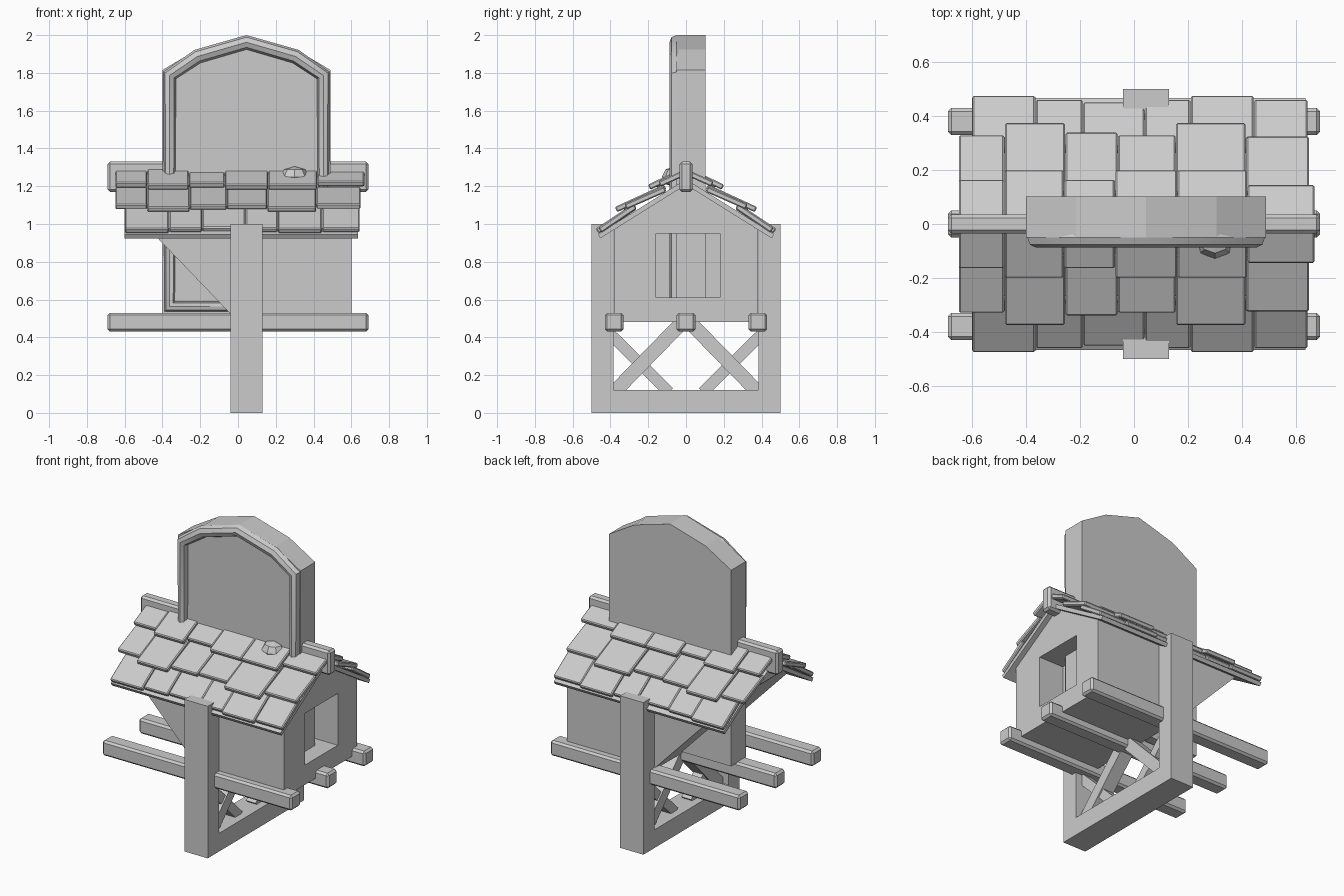
import bpy, bmesh
from math import atan2, hypot
from mathutils import Vector, Matrix

cube = bpy.data.objects.get("Cube")
if cube:
    bpy.data.objects.remove(cube, do_unlink=True)

grey = bpy.data.materials.new("plain_grey")
grey.use_nodes = True
GREY = (0.6, 0.6, 0.6, 1)
grey.diffuse_color = GREY
grey.node_tree.nodes["Principled BSDF"].inputs["Base Color"].default_value = GREY


def finish(name, bm, bevel=0):
    bmesh.ops.recalc_face_normals(bm, faces=bm.faces)
    mesh = bpy.data.meshes.new(name)
    bm.to_mesh(mesh)
    bm.free()
    mesh.materials.append(grey)
    ob = bpy.data.objects.new(name, mesh)
    bpy.context.scene.collection.objects.link(ob)
    if bevel:
        mod = ob.modifiers.new("soft_edges", 'BEVEL')
        mod.width = bevel
        mod.segments = 1
    return ob


def box(name, x, y, z, bevel=0, matrix=Matrix()):
    """Box from (min, max) pairs, optionally transformed."""
    bm = bmesh.new()
    size = Vector((x[1] - x[0], y[1] - y[0], z[1] - z[0]))
    mid = Vector((sum(x) / 2, sum(y) / 2, sum(z) / 2))
    bmesh.ops.create_cube(bm, size=1, matrix=matrix @ Matrix.Translation(mid) @ Matrix.Diagonal(size.to_4d()))
    return finish(name, bm, bevel)


def prism(points, offset):
    """Extrude a closed outline of 3D points."""
    bm = bmesh.new()
    face = bm.faces.new([bm.verts.new(p) for p in points])
    out = bmesh.ops.extrude_face_region(bm, geom=[face])
    bmesh.ops.translate(bm, vec=offset, verts=[v for v in out["geom"] if isinstance(v, bmesh.types.BMVert)])
    return bm


def strip(name, a, b, x, width, bevel=0):
    """Board across x whose centre line runs from a to b in the yz plane."""
    length = hypot(b[0] - a[0], b[1] - a[1])
    place = Matrix.Translation((0, a[0], a[1])) @ Matrix.Rotation(atan2(b[1] - a[1], b[0] - a[0]), 4, 'X')
    return box(name, x, (0, length), (-width / 2, width / 2), bevel, place)


# Standing frame with crossed braces
FX = (-0.04, 0.13)
for s, side in ((-1, "front"), (1, "back")):
    box(side + "_post", FX, sorted((s * 0.385, s * 0.5)), (0, 1))
    strip(side + "_brace_rising", (s * 0.39, 0.10), (s * 0.0, 0.50), (0.0, 0.09), 0.075)
    strip(side + "_brace_falling", (s * 0.40, 0.415), (s * 0.09, 0.11), (0.01, 0.08), 0.06)
box("frame_sill", FX, (-0.385, 0.385), (0, 0.12))

# Carrying beams and ridge beam
for y, name in ((-0.38, "front"), (0, "middle"), (0.38, "back")):
    box(name + "_beam", (-0.69, 0.69), (y - 0.05, y + 0.05), (0.43, 0.53), 0.013)
box("ridge_beam", (-0.69, 0.69), (-0.035, 0.035), (1.17, 1.33), 0.013)

# House body: gabled prism with a slanting underside at one end
gable = [(-0.62, -0.38, 0.48), (-0.62, 0.38, 0.48), (-0.62, 0.38, 0.97),
         (-0.62, 0, 1.21), (-0.62, -0.38, 0.97)]
bm = prism(gable, (1.22, 0, 0))
cut = bmesh.ops.bisect_plane(bm, geom=bm.verts[:] + bm.edges[:] + bm.faces[:], plane_co=(-0.05, 0, 0.535),
                             plane_no=(-1.04, 0, -1), clear_outer=True)
rim = [e for e in cut["geom_cut"] if isinstance(e, bmesh.types.BMEdge)]
bmesh.ops.edgeloop_fill(bm, edges=rim)
body = finish("house_body", bm)

# Window opening
cutter = box("window_cutter", (0.42, 0.8), (-0.16, 0.18), (0.61, 0.95))
cutter.hide_render = True
cutter.hide_viewport = True
mod = body.modifiers.new("window_opening", 'BOOLEAN')
mod.operation = 'DIFFERENCE'
mod.solver = 'EXACT'
mod.object = cutter

# Arched board running down through the house, with a rounded rim
CX = 0.045


def arch(inset):
    right = [(0.445 - inset, 0.525 + inset), (0.445 - inset, 1.815 - inset * 0.75), (0.26, 1.925 - inset)]
    return ([(CX + x, z) for x, z in right] + [(CX, 2.0 - inset)]
            + [(CX - x, z) for x, z in reversed(right)])


finish("arched_board", prism([(x, -0.05, z) for x, z in arch(0)], (0, 0.152, 0)))
curve = bpy.data.curves.new("board_rim", 'CURVE')
curve.dimensions = '3D'
curve.bevel_depth = 0.038
curve.bevel_resolution = 2
path = curve.splines.new('POLY')
outline = arch(0.038)
path.points.add(len(outline) - 1)
for p, (x, z) in zip(path.points, outline):
    p.co = (x, -0.05, z, 1)
path.use_cyclic_u = True
rim_curve = bpy.data.objects.new("board_rim_path", curve)
bpy.context.scene.collection.objects.link(rim_curve)
rim_mesh = bpy.data.meshes.new_from_object(rim_curve.evaluated_get(bpy.context.evaluated_depsgraph_get()))
bpy.data.objects.remove(rim_curve, do_unlink=True)
rim_mesh.materials.clear()
rim_mesh.materials.append(grey)
rim = bpy.data.objects.new("board_rim", rim_mesh)
bpy.context.scene.collection.objects.link(rim)
bpy.context.view_layer.objects.active = rim
rim.select_set(True)
bpy.ops.object.shade_smooth_by_angle(angle=0.7)
rim.select_set(False)

# Shingle rows: upper end, lower end, column edges, extra length of each shingle
ROWS = [
    ((0.01, 1.275), (0.16, 1.205), (-0.65, -0.48, -0.26, -0.07, 0.16, 0.42, 0.67), (0, 0.035, 0, 0.035, 0.035, -0.02)),
    ((0.11, 1.185), (0.325, 1.09), (-0.65, -0.48, -0.255, -0.06, 0.155, 0.415, 0.65), (0, 0.045, 0.01, 0, 0.045, -0.005)),
    ((0.27, 1.09), (0.445, 0.97), (-0.6, -0.365, -0.19, 0.04, 0.21, 0.445, 0.645), (0.025, 0.01, 0, 0.01, 0.025, 0.01)),
]
for s, side in ((-1, "front"), (1, "back")):
    # Thin roof deck under the shingles
    strip(side + "_roof_deck", (0, 1.222), (s * 0.46, 0.935), (-0.6, 0.635), 0.025)
    for r, (top, low, edges, extra) in enumerate(ROWS):
        for c, more in enumerate(extra):
            lift = 0.25 * more
            end = (s * (low[0] + more), low[1] - 0.55 * more + lift)
            strip(f"{side}_shingle_{r + 1}_{c + 1}", (s * top[0], top[1] + lift), end,
                  (edges[c] + 0.001, edges[c + 1] - 0.001), 0.03, 0.006)

# Small faceted knob on the roof
bm = bmesh.new()
bmesh.ops.create_uvsphere(bm, u_segments=8, v_segments=4, radius=1,
                          matrix=Matrix.Translation((0.3, -0.06, 1.25)) @ Matrix.Diagonal((0.078, 0.068, 0.055, 1)))
finish("roof_knob", bm)
